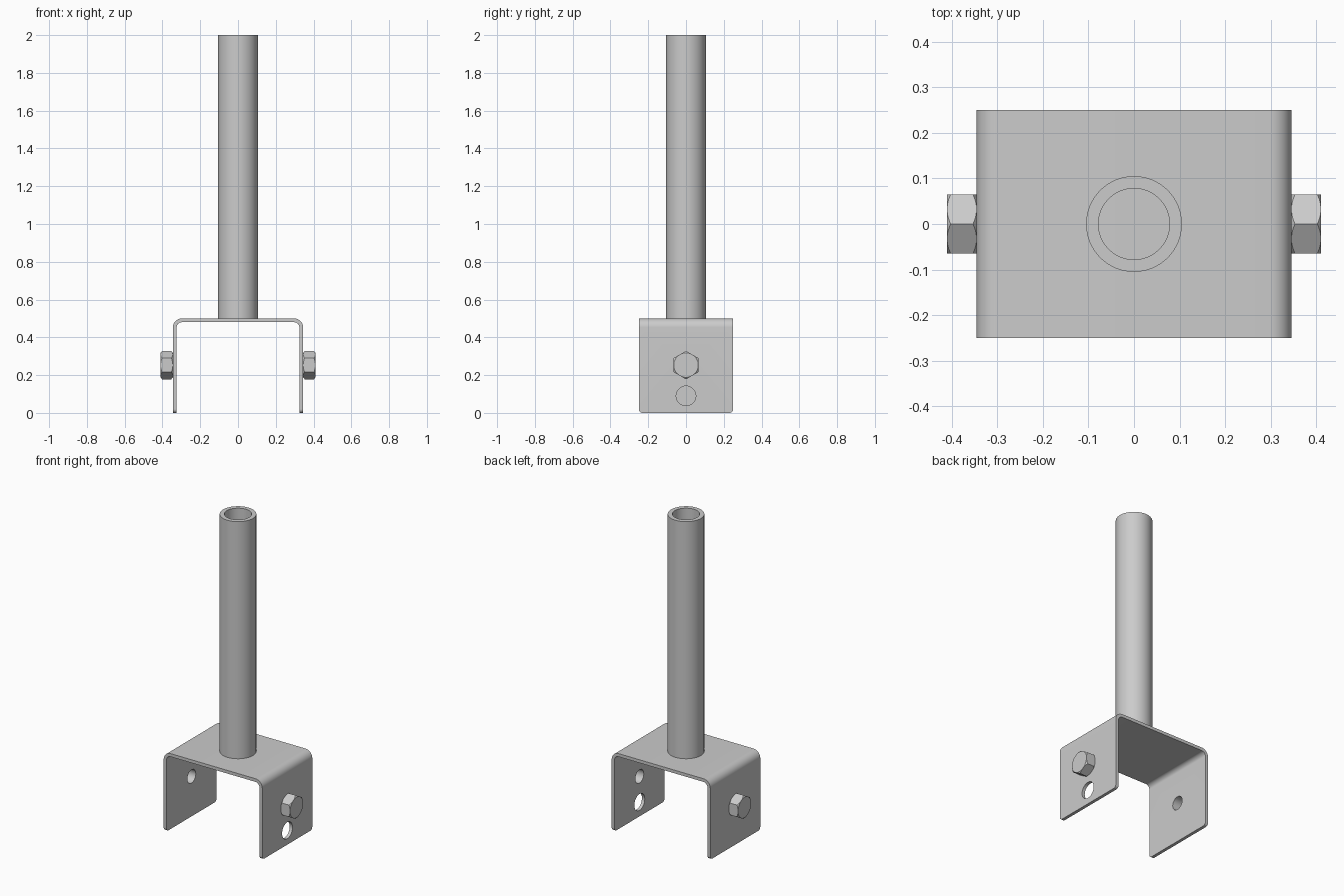
import bpy, bmesh
from math import pi, sin, cos
from mathutils import Matrix

if "Cube" in bpy.data.objects:
    bpy.data.objects.remove(bpy.data.objects["Cube"])

TO_X = Matrix.Rotation(pi / 2, 4, 'Y')


def make(name, bm, matrix=Matrix()):
    bmesh.ops.recalc_face_normals(bm, faces=bm.faces)
    bm.transform(matrix)
    me = bpy.data.meshes.new(name)
    bm.to_mesh(me)
    bm.free()
    ob = bpy.data.objects.new(name, me)
    bpy.context.collection.objects.link(ob)
    return ob


def lathe(name, profile, matrix=Matrix(), steps=64):
    """Closed solid from a closed (radius, height) loop turned about z."""
    bm = bmesh.new()
    vs = [bm.verts.new((r, 0, z)) for r, z in profile]
    es = [bm.edges.new((vs[i - 1], vs[i])) for i in range(len(vs))]
    bmesh.ops.spin(bm, geom=vs + es, axis=(0, 0, 1), cent=(0, 0, 0),
                   angle=2 * pi, steps=steps, use_duplicate=False)
    bmesh.ops.remove_doubles(bm, verts=bm.verts, dist=1e-5)
    return make(name, bm, matrix)


def cylinder(name, r, depth, matrix, segments=48):
    bm = bmesh.new()
    bmesh.ops.create_cone(bm, cap_ends=True, segments=segments,
                          radius1=r, radius2=r, depth=depth)
    return make(name, bm, matrix)


def boolean(ob, tool, op):
    mod = ob.modifiers.new("bool", 'BOOLEAN')
    mod.operation, mod.object, mod.solver = op, tool, 'EXACT'
    bpy.context.view_layer.objects.active = ob
    bpy.ops.object.modifier_apply(modifier=mod.name)
    bpy.data.objects.remove(tool)


def smooth(ob):
    bpy.ops.object.select_all(action='DESELECT')
    ob.select_set(True)
    bpy.context.view_layer.objects.active = ob
    bpy.ops.object.shade_smooth_by_angle(angle=pi / 7)


# bent U plate: half outline, mirrored, extruded along y
W, H, T, R, D = 0.345, 0.5, 0.02, 0.048, 0.25


def half_outline(w, h, r, n=10):
    arc = [(w - r + r * cos(i * pi / 2 / n), h - r + r * sin(i * pi / 2 / n))
           for i in range(n + 1)]
    return [(w, 0)] + arc


outer = half_outline(W, H, R)
inner = half_outline(W - T, H - T, R - T)
# paired strips keep every face a clean quad
pairs = list(zip(outer, inner))
pairs += [((-o[0], o[1]), (-i[0], i[1])) for o, i in reversed(pairs)]
bm = bmesh.new()
rows = [[bm.verts.new((x, y, z)) for (x, z), y in
         ((o, -D), (i, -D), (i, D), (o, D))] for o, i in pairs]
for a, b in zip(rows, rows[1:]):
    for k in range(4):
        bm.faces.new((a[k], a[(k + 1) % 4], b[(k + 1) % 4], b[k]))
bm.faces.new(rows[0])
bm.faces.new(rows[-1])
# rounded lower corners of the legs
corners = [e for e in bm.edges if all(v.co.z < 1e-6 for v in e.verts)
           and abs(e.verts[0].co.y - e.verts[1].co.y) < 1e-6]
bmesh.ops.bevel(bm, geom=corners, offset=0.02, segments=6, profile=0.5,
                affect='EDGES')
bracket = make("bracket", bm)

# bolt holes in both legs, extra pin hole in the right leg only
NUT_Z, HOLE_R = 0.253, 0.042
for s in (-1, 1):
    boolean(bracket, cylinder("bolt_hole", HOLE_R, 0.1,
            Matrix.Translation((s * W, 0, NUT_Z)) @ TO_X), 'DIFFERENCE')
boolean(bracket, cylinder("pin_hole", 0.052, 0.1,
        Matrix.Translation((W, 0, 0.09)) @ TO_X), 'DIFFERENCE')
smooth(bracket)

# hexagonal nuts, chamfered at both ends, with a blind bore from inside
L = 0.065
for s, side in ((-1, "left"), (1, "right")):
    at = Matrix.Translation((s * (W + L / 2), 0, NUT_Z)) @ TO_X
    bm = bmesh.new()
    bmesh.ops.create_cone(bm, cap_ends=True, segments=6, radius1=0.075,
                          radius2=0.075, depth=L)
    # corners point up and down
    bm.transform(Matrix.Rotation(
        -pi / 6 if abs(max(v.co.x for v in bm.verts) - 0.075) > 1e-4 else 0, 4, 'Z'))
    nut = make(side + "_nut", bm, at)
    h = L / 2
    barrel = lathe("chamfer", [(0, -h - .001), (0.0635, -h - .001), (0.08, -h + .012),
                               (0.08, h - .012), (0.0635, h + .001), (0, h + .001)], at, 72)
    boolean(nut, barrel, 'INTERSECT')
    boolean(nut, cylinder("bore", HOLE_R, 0.08,
            Matrix.Translation((s * W, 0, NUT_Z)) @ TO_X), 'DIFFERENCE')
    smooth(nut)

# upright tube
tube = lathe("tube", [(0.078, H), (0.105, H), (0.105, 2), (0.078, 2)])
smooth(tube)
